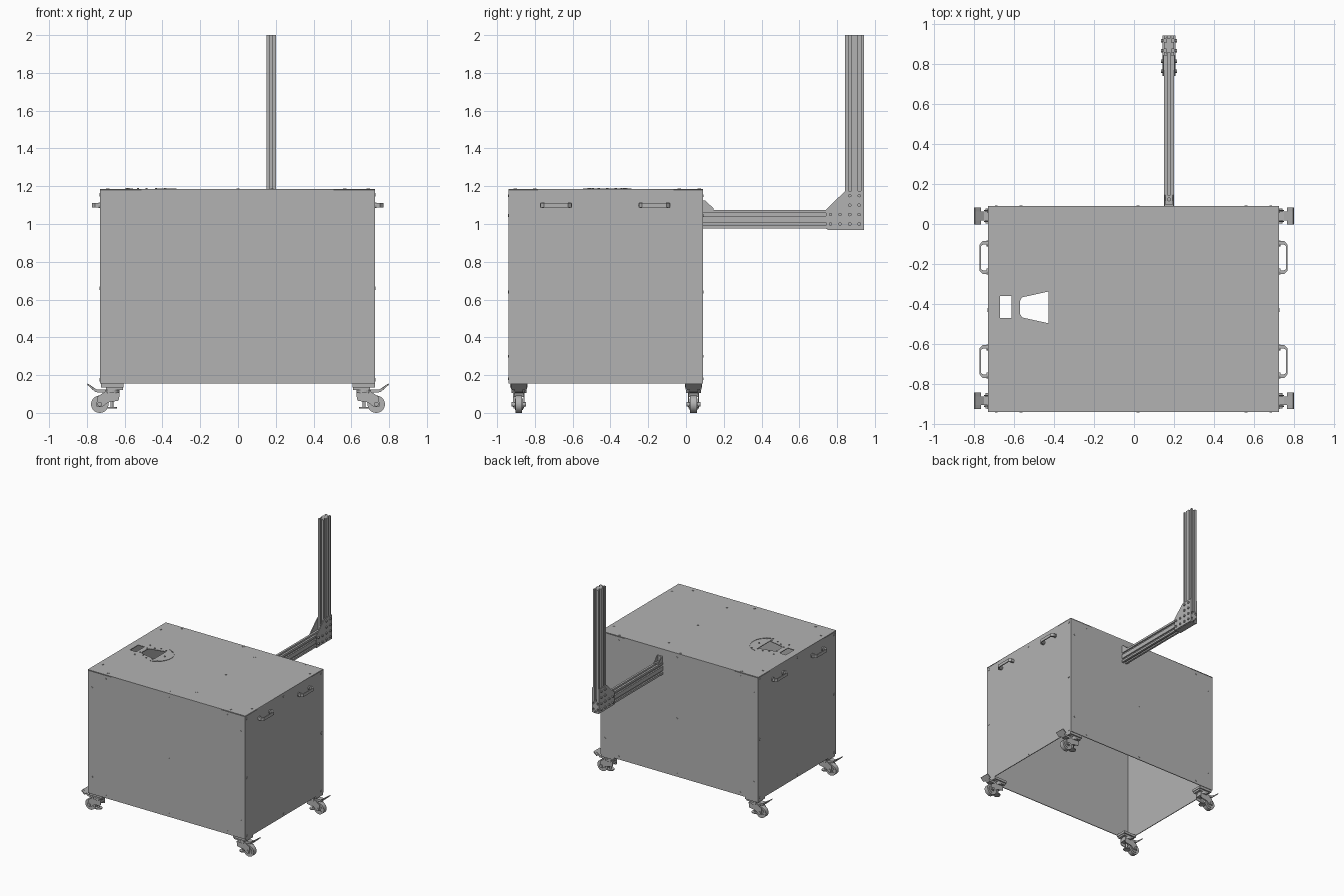
import bpy, bmesh, math
from mathutils import Vector, Matrix

old = bpy.data.objects.get("Cube")
if old:
    bpy.data.objects.remove(old, do_unlink=True)


def material(name, v):
    m = bpy.data.materials.new(name)
    m.use_nodes = True
    m.diffuse_color = (v, v, v, 1)
    m.node_tree.nodes["Principled BSDF"].inputs["Base Color"].default_value = (v, v, v, 1)
    return m


GREY = material("light grey", 0.45)


def finish(name, bm, smooth=False):
    bmesh.ops.recalc_face_normals(bm, faces=bm.faces[:])
    me = bpy.data.meshes.new(name)
    bm.to_mesh(me)
    bm.free()
    ob = bpy.data.objects.new(name, me)
    bpy.context.scene.collection.objects.link(ob)
    me.materials.append(GREY)
    if smooth:
        bpy.ops.object.select_all(action='DESELECT')
        ob.select_set(True)
        bpy.context.view_layer.objects.active = ob
        bpy.ops.object.shade_smooth_by_angle(angle=math.radians(35))
    return ob


def prism(bm, pts, axis, a, b):
    """Extrude a 2D outline along an axis from a to b."""
    def place(p, t):
        return {'x': (t, p[0], p[1]), 'y': (p[0], t, p[1]), 'z': (p[0], p[1], t)}[axis]
    lo = [bm.verts.new(place(p, a)) for p in pts]
    hi = [bm.verts.new(place(p, b)) for p in pts]
    bm.faces.new(lo[::-1])
    bm.faces.new(hi)
    for i in range(len(pts)):
        j = (i + 1) % len(pts)
        bm.faces.new((lo[i], lo[j], hi[j], hi[i]))


def box(bm, x0, x1, y0, y1, z0, z1):
    prism(bm, [(x0, y0), (x1, y0), (x1, y1), (x0, y1)], 'z', z0, z1)


def disc(bm, c, r, depth, axis, n=16):
    """Cylinder centred on c."""
    rot = {'x': Matrix.Rotation(math.pi / 2, 4, 'Y'), 'y': Matrix.Rotation(math.pi / 2, 4, 'X'),
           'z': Matrix()}[axis]
    bmesh.ops.create_cone(bm, cap_ends=True, segments=n, radius1=r, radius2=r, depth=depth,
                          matrix=Matrix.Translation(c) @ rot)


X0, X1, Y0, Y1, Z0, Z1, T = -0.73, 0.725, -0.94, 0.09, 0.155, 1.185, 0.006

# Cabinet walls, open underneath
for name, dims in {"front_panel": (X0, X1, Y0, Y0 + T), "back_panel": (X0, X1, Y1 - T, Y1),
                   "right_panel": (X0, X0 + T, Y0 + T, Y1 - T),
                   "left_panel": (X1 - T, X1, Y0 + T, Y1 - T)}.items():
    bm = bmesh.new()
    box(bm, *dims, Z0, Z1 - T)
    finish(name, bm)

# Top panel with a rectangular and a tapered opening
cu = bpy.data.curves.new("top_outline", 'CURVE')
cu.dimensions, cu.fill_mode, cu.extrude = '2D', 'BOTH', T / 2
for pts in ([(X0, Y0), (X1, Y0), (X1, Y1), (X0, Y1)],
            [(-.67, -.47), (-.612, -.47), (-.612, -.36), (-.67, -.36)],
            [(-.56, -.468), (-.428, -.497), (-.428, -.338), (-.56, -.367),
             (-.571, -.385), (-.571, -.45)]):
    s = cu.splines.new('POLY')
    s.points.add(len(pts) - 1)
    for p, q in zip(s.points, pts):
        p.co = (*q, 0, 1)
    s.use_cyclic_u = True
tmp = bpy.data.objects.new("top_outline", cu)
bm = bmesh.new()
bm.from_mesh(tmp.to_mesh())
tmp.to_mesh_clear()
bpy.data.objects.remove(tmp)
bmesh.ops.remove_doubles(bm, verts=bm.verts[:], dist=1e-5)
bmesh.ops.translate(bm, verts=bm.verts[:], vec=(0, 0, Z1 - T / 2))
finish("top_panel", bm)

# Curved trim and small screws around the openings
bm = bmesh.new()
arc = [math.radians(-80 + 10 * i) for i in range(17)]
ring = [(-.455 + r * math.cos(a), -.417 + r * math.sin(a))
        for r, seq in ((.13, arc), (.125, arc[::-1])) for a in seq]
prism(bm, ring, 'z', Z1, Z1 + .003)
for x, y in ((-.59, .10), (-.485, .10), (-.385, .10), (-.58, .045), (-.53, .075), (-.435, .09)):
    for s in (1, -1):
        disc(bm, (x, -.417 + s * y, Z1 + .002), .006, .006, 'z', 10)
disc(bm, (-.385, -.417, Z1 + .002), .006, .006, 'z', 10)
finish("opening_trim", bm)

# Panel screws
bm = bmesh.new()
for xs, ys in (((-.565, 0, .565), (.07, -.905)), ((-.69, .18, .69), (-.035, -.8)), ((.18,), (-.415,))):
    for x in xs:
        for y in ys:
            disc(bm, (x, y, Z1), .009, .006, 'z', 12)
for x in (X0, X1):
    for y, z in ((-.915, 1.155), (-.43, 1.155), (.065, 1.155), (-.915, .66), (.065, .66),
                 (-.915, .175), (-.43, .175), (.065, .175)):
        disc(bm, (x, y, z), .01, .006, 'x', 12)
for y in (Y0, Y1):
    for x, z in ((-.565, 1.15), (.02, 1.15), (.56, 1.15), (-.69, 1.045), (.685, 1.045), (.02, .64),
                 (-.69, .3), (.685, .3), (-.565, .18), (.02, .18), (.56, .18)):
        disc(bm, (x, y, z), .007, .006, 'y', 12)
finish("panel_screws", bm)

# Side handles: a bent bar on two feet
for side, wall, label in ((1, X1, "left"), (-1, X0, "right")):
    for yc, where in ((-.688, "front"), (-.168, "rear")):
        bm = bmesh.new()
        outer = [(0, .082), (.028, .082), (.044, .064)]
        inner = [(.036, .058), (.022, .066), (0, .066)]
        path = outer + [(x, -y) for x, y in outer[::-1]] + [(x, -y) for x, y in inner[::-1]] + inner
        prism(bm, [(wall + side * x, yc + y) for x, y in path], 'z', 1.087, 1.112)
        for s in (1, -1):
            disc(bm, (wall + side * .004, yc + s * .07, 1.1), .015, .008, 'x', 16)
        finish(f"{label}_{where}_handle", bm)


# Slotted aluminium bars
def slotted_outline():
    def slot(c, edge):
        w, v, d = .008, .0105, .012
        return [(c - w, edge), (c - w, edge - .004), (c - v, edge - .005), (c - v + .002, edge - d),
                (c + v - .002, edge - d), (c + v, edge - .005), (c + w, edge - .004), (c + w, edge)]
    half = [(-.05, .025)] + slot(-.025, .025) + slot(.025, .025) + [(.05, .025)]
    half += [(y, -x) for x, y in slot(0, .05)]
    return half + [(-u, -v) for u, v in half]


AX, AZ, CY = .175, 1.025, .893
bm = bmesh.new()
prism(bm, [(AX + v, AZ + u) for u, v in slotted_outline()], 'y', Y1, .943)
finish("arm_bar", bm)
bm = bmesh.new()
prism(bm, [(AX + v, CY + u) for u, v in slotted_outline()], 'z', 1.075, 2.0)
finish("upright_bar", bm)

# Corner plates with bolts
for s, label in ((1, "left"), (-1, "right")):
    bm = bmesh.new()
    x = AX + s * .025
    prism(bm, [(.742, .973), (.943, .973), (.943, 1.175), (.843, 1.175), (.742, 1.077)],
          'x', x, x + s * .007)
    for y in (.765, .815, .867, .917):
        for z in (1.0, 1.05, 1.1, 1.15):
            if z < 1.06 or y > .85:
                disc(bm, (x + s * .01, y, z), .009, .012, 'x', 12)
    finish(f"{label}_corner_plate", bm)
bm = bmesh.new()
box(bm, AX - .025, AX + .025, .75, .943, .969, .975)
finish("corner_base_plate", bm)

# Angle bracket joining the arm to the cabinet
bm = bmesh.new()
box(bm, AX - .022, AX + .022, Y1, Y1 + .008, 1.075, 1.125)
box(bm, AX - .022, AX + .022, Y1, Y1 + .056, 1.075, 1.082)
for x in (AX - .022, AX + .017):
    prism(bm, [(Y1, 1.075), (Y1 + .056, 1.075), (Y1 + .056, 1.083), (Y1 + .01, 1.125), (Y1, 1.125)],
          'x', x, x + .005)
disc(bm, (AX, Y1 + .033, 1.085), .01, .01, 'z', 12)
finish("arm_bracket", bm)

# Swivel casters with brake pedals
for s, sx in ((1, "left"), (-1, "right")):
    for yc, sy in ((-.885, "front"), (.04, "rear")):
        def P(pts):
            return [(s * x, z) for x, z in pts]
        bm = bmesh.new()
        prism(bm, P([(.605, .135), (.725, .135), (.725, .155), (.605, .155)]), 'y', yc - .046, yc + .046)
        prism(bm, P([(.61, .12), (.70, .12), (.70, .135), (.61, .135)]), 'y', yc - .036, yc + .036)
        disc(bm, (s * .668, yc, .113), .04, .018, 'z', 24)
        finish(f"{sx}_{sy}_caster_mount", bm)
        bm = bmesh.new()
        for t in (-1, 1):
            prism(bm, P([(.628, .107), (.70, .115), (.745, .085), (.75, .035), (.72, .03),
                         (.69, .055), (.632, .065)]), 'y', yc + t * .024, yc + t * .03)
        prism(bm, P([(.628, .085), (.69, .085), (.70, .112), (.628, .106)]), 'y', yc - .024, yc + .024)
        disc(bm, (s * .732, yc, .046), .012, .076, 'y', 12)
        disc(bm, (s * .668, yc, .05), .008, .05, 'z', 12)
        disc(bm, (s * .668, yc, .026), .028, .008, 'z', 16)
        finish(f"{sx}_{sy}_caster_fork", bm)
        bm = bmesh.new()
        disc(bm, (s * .732, yc, .046), .046, .036, 'y', 32)
        disc(bm, (s * .732, yc, .046), .03, .042, 'y', 24)
        finish(f"{sx}_{sy}_caster_wheel", bm, True)
        bm = bmesh.new()
        prism(bm, P([(.70, .105), (.755, .11), (.80, .15), (.796, .156), (.75, .125), (.70, .125)]),
              'y', yc - .022, yc + .022)
        prism(bm, P([(.77, .123), (.80, .15), (.796, .156), (.765, .132)]), 'y', yc - .042, yc + .042)
        finish(f"{sx}_{sy}_brake_pedal", bm)
